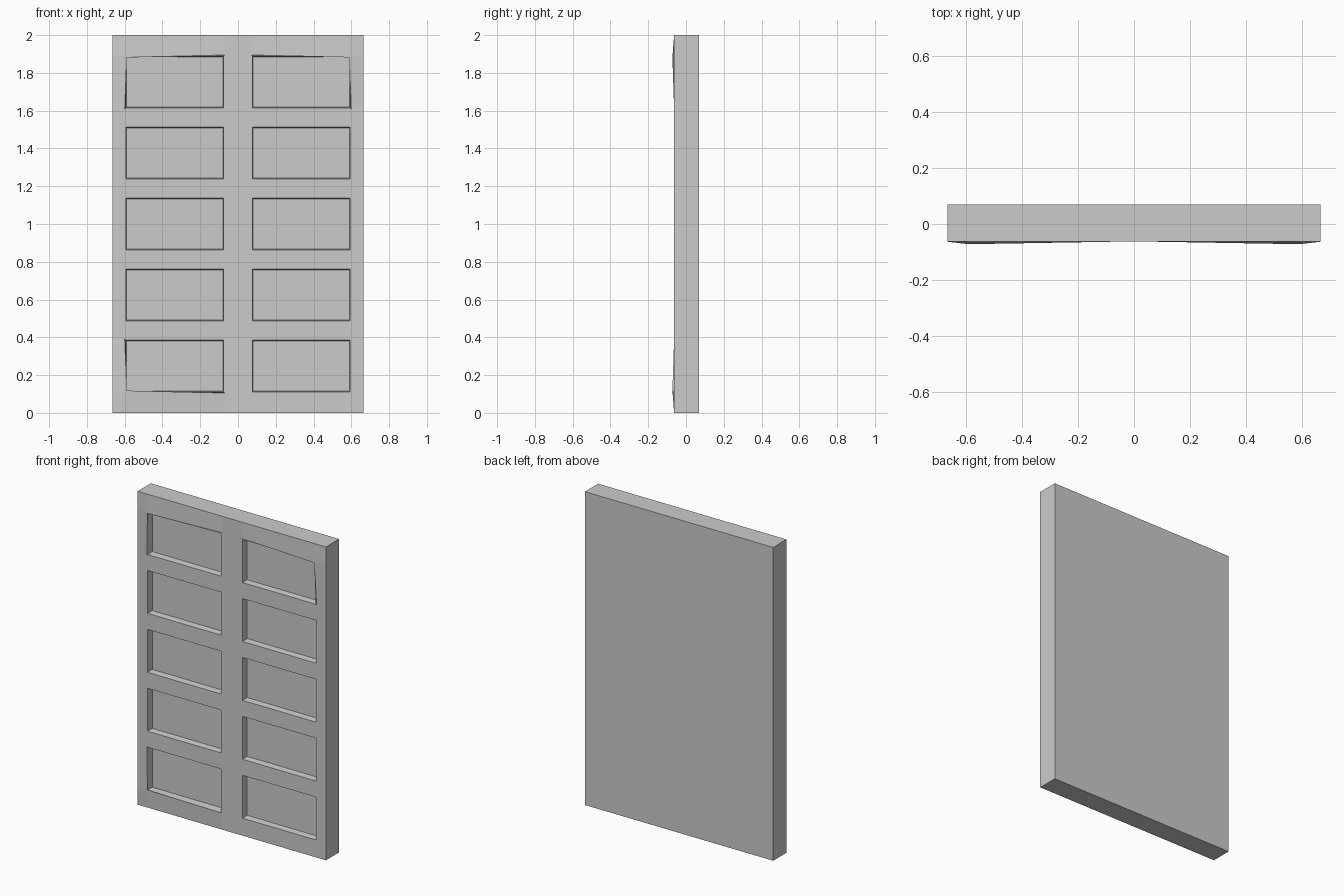
import bpy, bmesh
from mathutils import Vector

if "Cube" in bpy.data.objects:
    bpy.data.objects.remove(bpy.data.objects["Cube"])

W, FRONT, BACK, H = 0.665, -0.063, 0.07, 2.0
PULL = -0.072
bm = bmesh.new()

# Grid lines bounding the panel frames
xs = [-W, -0.60, -0.07, 0.07, 0.60, W]
zs = [0.0]
for i in range(5):
    c = 1.0 + (i - 2) * 0.376
    zs += [c - 0.143, c + 0.143]
zs.append(H)

# Front face of the slab
grid = [[bm.verts.new((x, FRONT, z)) for x in xs] for z in zs]
panels = []
for j in range(len(zs) - 1):
    for i in range(len(xs) - 1):
        f = bm.faces.new((grid[j][i], grid[j][i + 1], grid[j + 1][i + 1], grid[j + 1][i]))
        if i in (1, 3) and j % 2:
            panels.append(f)

# Thickness, back and edges
rim = [e for e in bm.edges if e.is_boundary]
ext = bmesh.ops.extrude_edge_only(bm, edges=rim)["geom"]
for v in ext:
    if isinstance(v, bmesh.types.BMVert):
        v.co.y = BACK
bmesh.ops.holes_fill(bm, edges=[e for e in ext if isinstance(e, bmesh.types.BMEdge)], sides=0)
bmesh.ops.recalc_face_normals(bm, faces=bm.faces)

# Recessed panels: flat border, steep wall, panel floor
bmesh.ops.inset_individual(bm, faces=panels, thickness=0.009)
bmesh.ops.inset_individual(bm, faces=panels, thickness=0.006)
for f in panels:
    for v in f.verts:
        v.co.y += 0.04

# Three frame corners pulled forward and inward
for j, i in ((10, 1), (10, 4), (1, 1)):
    v = grid[j][i]
    v.co += Vector((0.011 if i == 1 else -0.011, 0, -0.013 if j == 10 else 0.013))
    v.co.y = PULL

mesh = bpy.data.meshes.new("panelled_door")
bm.to_mesh(mesh)
bm.free()
door = bpy.data.objects.new("panelled_door", mesh)
bpy.context.collection.objects.link(door)
